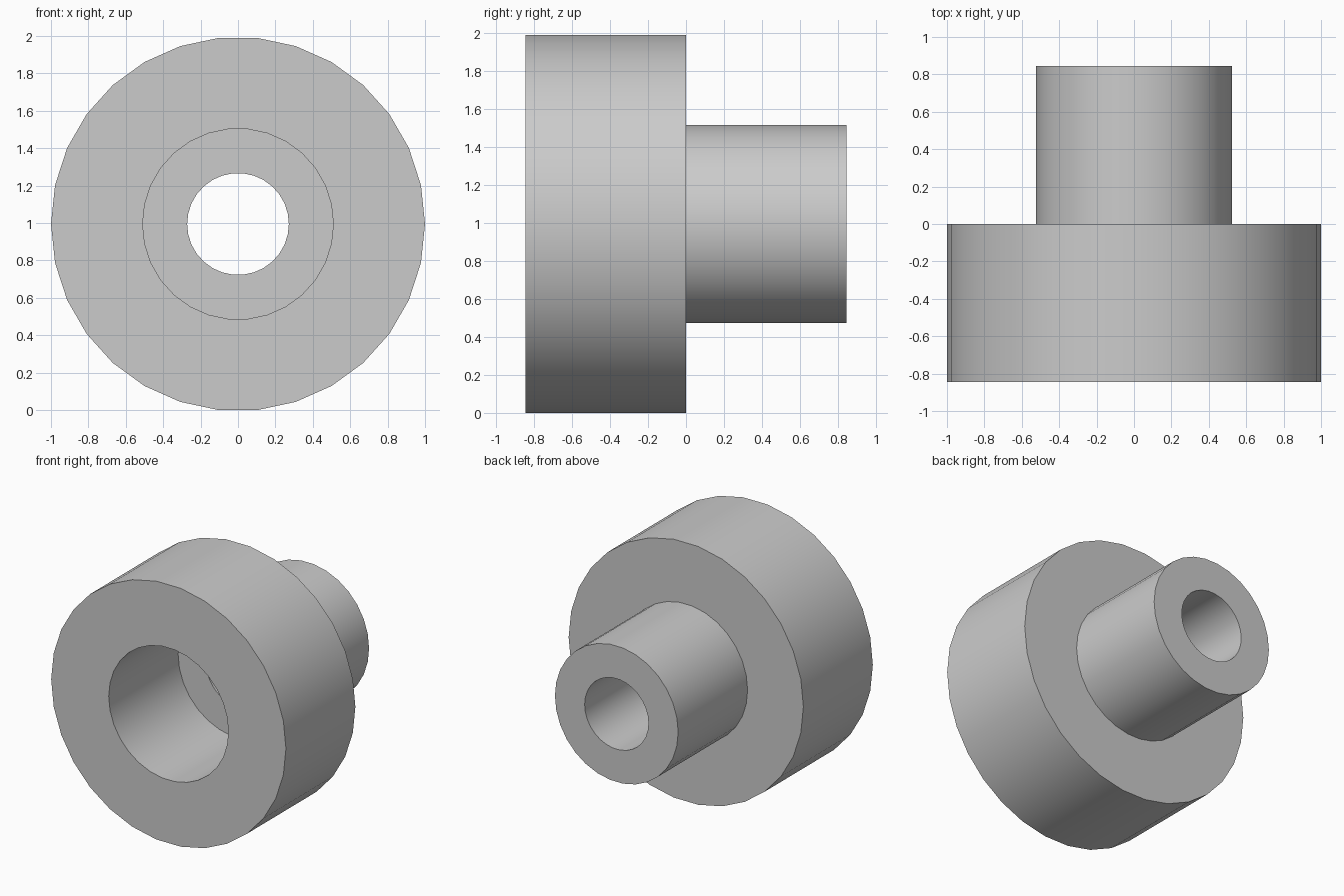
import bpy
import bmesh
from math import cos, sin, pi

cube = bpy.data.objects.get("Cube")
if cube:
    bpy.data.objects.remove(cube, do_unlink=True)

SIDES = 30
HALF_LENGTH = 0.845
AXIS_Z = cos(pi / SIDES)  # flat side of the wide collar rests on the ground

grey = bpy.data.materials.new("plain grey")
grey.use_nodes = True
grey.diffuse_color = (0.6, 0.6, 0.6, 1)
grey.node_tree.nodes["Principled BSDF"].inputs["Base Color"].default_value = grey.diffuse_color


def tube(name, outer, inner, y_front, y_back):
    """Hollow cylinder along y, with a vertex on the x axis."""
    bm = bmesh.new()
    profile = [(outer, y_front), (outer, y_back), (inner, y_back), (inner, y_front)]
    rings = []
    for i in range(SIDES):
        a = 2 * pi * i / SIDES
        rings.append([bm.verts.new((r * cos(a), y, r * sin(a))) for r, y in profile])
    for i, ring in enumerate(rings):
        following = rings[(i + 1) % SIDES]
        for j in range(4):
            k = (j + 1) % 4
            bm.faces.new((ring[j], ring[k], following[k], following[j]))
    bmesh.ops.recalc_face_normals(bm, faces=bm.faces)
    mesh = bpy.data.meshes.new(name)
    bm.to_mesh(mesh)
    bm.free()
    mesh.materials.append(grey)
    obj = bpy.data.objects.new(name, mesh)
    obj.location.z = AXIS_Z
    bpy.context.collection.objects.link(obj)
    # smooth walls, crisp rims
    bpy.ops.object.select_all(action='DESELECT')
    obj.select_set(True)
    bpy.context.view_layer.objects.active = obj
    bpy.ops.object.shade_smooth_by_angle(angle=pi / 6)


# Wide front collar with a large bore
tube("wide_collar", 1.0, 0.51, -HALF_LENGTH, 0)
# Narrow rear sleeve with a small bore, closing the collar's bore to a step
tube("narrow_sleeve", 0.525, 0.272, 0, HALF_LENGTH)
